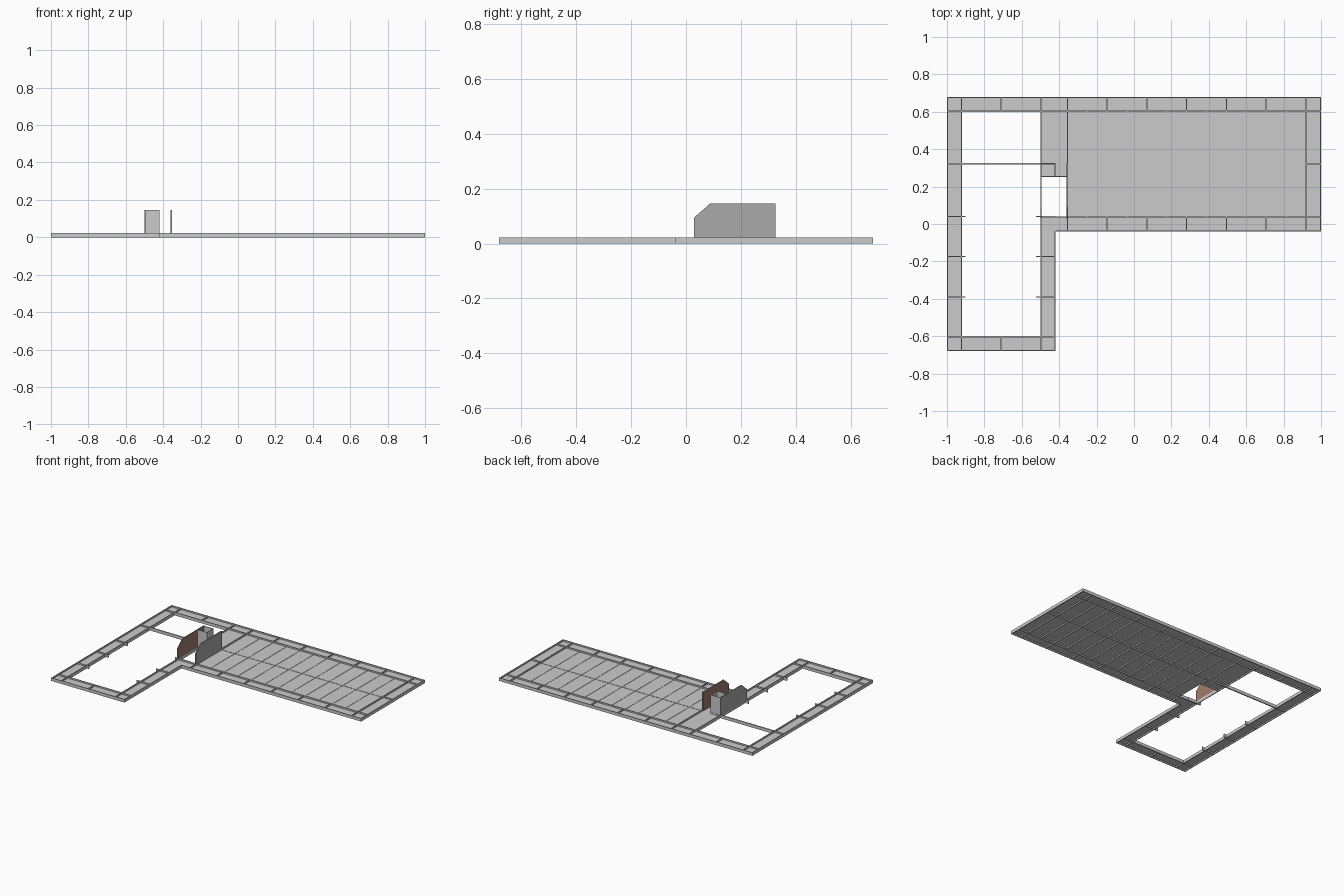
import bpy, bmesh

if "Cube" in bpy.data.objects:
    bpy.data.objects.remove(bpy.data.objects["Cube"])

H = 0.022      # frame height
T = 0.006      # rail thickness
SZ = (0.009, 0.012)   # sheet bottom and top


def boxes(name, items):
    """One object made of boxes given as (x0, x1, y0, y1, z0, z1)."""
    bm = bmesh.new()
    for x0, x1, y0, y1, z0, z1 in items:
        r = bmesh.ops.create_cube(bm, size=1)
        for v in r["verts"]:
            v.co = ((x0 + x1) / 2 + v.co.x * (x1 - x0),
                    (y0 + y1) / 2 + v.co.y * (y1 - y0),
                    (z0 + z1) / 2 + v.co.z * (z1 - z0))
    me = bpy.data.meshes.new(name)
    bm.to_mesh(me)
    bm.free()
    ob = bpy.data.objects.new(name, me)
    bpy.context.collection.objects.link(ob)
    return ob


def x_rail(y, x0, x1, z1=H, t=T):
    return (x0, x1, y - t / 2, y + t / 2, 0, z1)


def y_rail(x, y0, y1, z1=H, t=T):
    return (x - t / 2, x + t / 2, y0, y1, 0, z1)


h = T / 2

# floor sheets: walkway around the open bay, and the large deck
boxes("walkway_sheet", [
    (-1, -0.92, -0.68, 0.68, *SZ),
    (-0.92, -0.42, -0.68, -0.60, *SZ),
    (-0.50, -0.42, -0.60, 0.04, *SZ),
    (-0.92, -0.50, 0.60, 0.68, *SZ)])
boxes("deck_sheet", [
    (-0.36, 1, -0.04, 0.68, *SZ),
    (-0.42, -0.36, -0.04, 0.04, *SZ),
    (-0.50, -0.36, 0.25, 0.68, *SZ)])

# outer rim
boxes("outer_rim", [
    y_rail(-1 + h, -0.68, 0.68), x_rail(-0.68 + h, -1, -0.42),
    y_rail(-0.42 - h, -0.68, -0.04), x_rail(-0.04 + h, -0.42, 1),
    y_rail(1 - h, -0.04, 0.68), x_rail(0.68 - h, -1, 1)])

# inner rails, one walkway width from the rim
boxes("inner_rail", [
    y_rail(-0.92 - h, -0.68, 0.68), x_rail(-0.60 - h, -1, -0.42),
    y_rail(-0.50 + h, -0.68, 0.68), x_rail(0.04 - h, -0.50, 1),
    y_rail(0.92, -0.04, 0.68), x_rail(0.60 + h, -1, 1)])

# beam crossing the open bay
boxes("bay_beam", [x_rail(0.322, -1, -0.42, H, 0.008)])

# rungs of the walkway, with short stubs in the bay
rungs = []
for y in (-0.39, -0.173, 0.04):
    rungs += [x_rail(y, -1, -0.90), x_rail(y, -0.525, -0.42)]
rungs += [y_rail(-0.71, -0.68, -0.60), y_rail(-0.71, 0.60, 0.68)]
boxes("walkway_rungs", rungs)

# deck joists: deep at full spacing in the borders, shallow between
deep, joists = [], [x_rail(0.322, -0.36, 0.92, 0.014, 0.005)]
for i in range(1, 12):
    x = 0.92 - i * 0.1065
    joists.append(y_rail(x, 0.04, 0.60, 0.014, 0.005))
    if i % 2 == 0:
        deep += [y_rail(x, -0.04, 0.04), y_rail(x, 0.60, 0.68)]
deep += [y_rail(-0.355, -0.04, 0.04), y_rail(-0.355, 0.25, 0.68),
         x_rail(0.322, 0.92, 1), x_rail(0.25 + h, -0.50, -0.36)]
boxes("deck_joists", joists)
boxes("deck_rungs", deep)

# chamfered side panels of the opening, brown on the inner faces
grey = bpy.data.materials.new("panel_grey")
grey.diffuse_color = (0.4, 0.4, 0.4, 1)
grey.use_nodes = True
grey.node_tree.nodes["Principled BSDF"].inputs["Base Color"].default_value = grey.diffuse_color
brown = bpy.data.materials.new("panel_brown")
brown.diffuse_color = (0.35, 0.2, 0.15, 1)
brown.use_nodes = True
brown.node_tree.nodes["Principled BSDF"].inputs["Base Color"].default_value = brown.diffuse_color
PROFILE = [(0.03, 0.012), (0.325, 0.012), (0.325, 0.145), (0.087, 0.145), (0.03, 0.095)]


def panel(name, x_out, x_in):
    bm = bmesh.new()
    face = bm.faces.new([bm.verts.new((x_out, y, z)) for y, z in PROFILE])
    r = bmesh.ops.extrude_face_region(bm, geom=[face], use_keep_orig=True)
    for g in r["geom"]:
        if isinstance(g, bmesh.types.BMVert):
            g.co.x = x_in
        elif isinstance(g, bmesh.types.BMFace):
            g.material_index = 1
    bmesh.ops.recalc_face_normals(bm, faces=bm.faces)
    me = bpy.data.meshes.new(name)
    bm.to_mesh(me)
    bm.free()
    me.materials.append(grey)
    me.materials.append(brown)
    ob = bpy.data.objects.new(name, me)
    bpy.context.collection.objects.link(ob)


panel("left_panel", -0.501, -0.495)
panel("right_panel", -0.361 + 0.008, -0.361)

# hollow shaft behind the opening
boxes("shaft", [
    (-0.495, -0.42, 0.25, 0.254, SZ[1], 0.145),
    (-0.495, -0.42, 0.321, 0.325, SZ[1], 0.145),
    (-0.424, -0.42, 0.254, 0.321, SZ[1], 0.145)])
